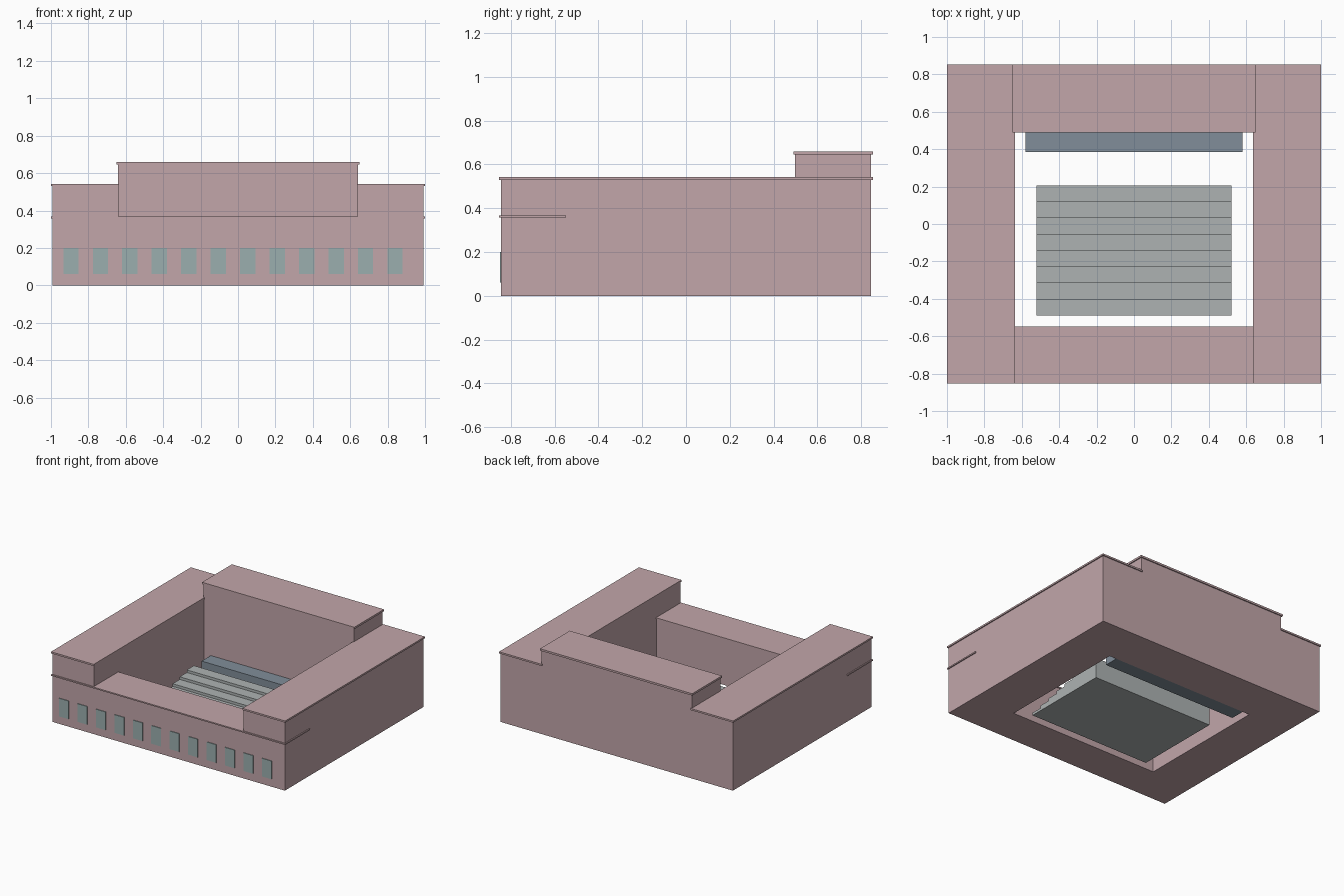
import bpy
import bmesh

if "Cube" in bpy.data.objects:
    bpy.data.objects.remove(bpy.data.objects["Cube"])


def material(name, rgb):
    m = bpy.data.materials.new(name)
    m.diffuse_color = (*rgb, 1)
    m.use_nodes = True
    m.node_tree.nodes["Principled BSDF"].inputs["Base Color"].default_value = m.diffuse_color
    return m


PINK = material("pink_stone", (0.54, 0.38, 0.40))
TEAL = material("window_glass", (0.33, 0.43, 0.43))
GREY = material("seat_grey", (0.42, 0.45, 0.45))
BLUE = material("stage_blue", (0.22, 0.27, 0.32))


def finish(name, bm, mat):
    bmesh.ops.recalc_face_normals(bm, faces=bm.faces)
    me = bpy.data.meshes.new(name)
    bm.to_mesh(me)
    bm.free()
    me.materials.append(mat)
    ob = bpy.data.objects.new(name, me)
    bpy.context.collection.objects.link(ob)
    return ob


def box(name, x, y, z, mat):
    """Box from (min, max) ranges on each axis."""
    bm = bmesh.new()
    bmesh.ops.create_cube(bm, size=1)
    for v in bm.verts:
        v.co = [r[0] if c < 0 else r[1] for c, r in zip(v.co, (x, y, z))]
    return finish(name, bm, mat)


# Side wings with thin overhanging roofs
for side, s in (("left", -1), ("right", 1)):
    def span(a, b):
        return sorted((s * a, s * b))
    box(side + "_wing", span(0.64, 0.992), (-0.845, 0.845), (0, 0.53), PINK)
    box(side + "_wing_roof", span(0.635, 1.0), (-0.853, 0.853), (0.53, 0.543), PINK)

# Low front block; its roof band runs across both wings
box("front_block", (-0.64, 0.64), (-0.845, -0.553), (0, 0.357), PINK)
box("front_roof", (-1.0, 1.0), (-0.853, -0.547), (0.357, 0.367), PINK)

# Tall back block
box("back_block", (-0.642, 0.642), (0.497, 0.845), (0, 0.645), PINK)
box("back_roof", (-0.65, 0.65), (0.49, 0.853), (0.645, 0.66), PINK)

# Row of front windows
for i in range(12):
    cx = -0.893 + i * 0.1575
    box(f"window_{i + 1}", (cx - 0.041, cx + 0.041), (-0.85, -0.84), (0.06, 0.2), TEAL)

# Stepped seating: stair profile extruded across the courtyard
steps, y0, y1, rise = 8, -0.49, 0.205, 0.02
run = (y1 - y0) / steps
profile = [(y1, 0), (y0, 0)]
for i in range(steps):
    profile += [(y0 + i * run, (i + 1) * rise), (y0 + (i + 1) * run, (i + 1) * rise)]
bm = bmesh.new()
face = bm.faces.new([bm.verts.new((-0.52, y, z)) for y, z in profile])
new = bmesh.ops.extrude_face_region(bm, geom=[face])["geom"]
bmesh.ops.translate(bm, vec=(1.04, 0, 0),
                    verts=[g for g in new if isinstance(g, bmesh.types.BMVert)])
finish("stepped_seating", bm, GREY)

# Stage against the back block
box("stage", (-0.58, 0.58), (0.385, 0.497), (0, 0.11), BLUE)
